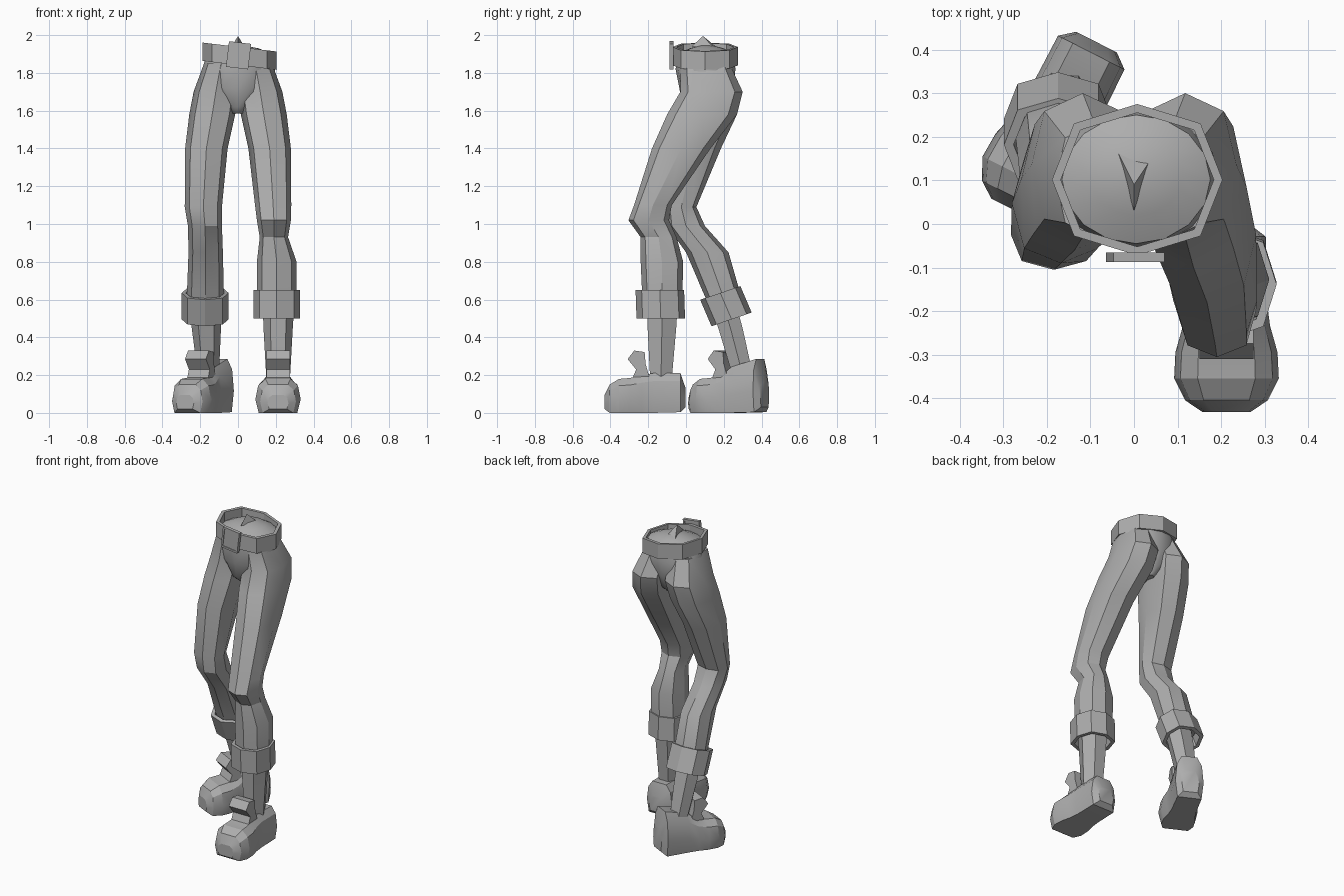
import bpy, math
from mathutils import Matrix, Vector

if "Cube" in bpy.data.objects:
    bpy.data.objects.remove(bpy.data.objects["Cube"])

gray = bpy.data.materials.new("gray cloth")
gray.diffuse_color = (0.42, 0.42, 0.42, 1)
gray.use_nodes = True
gray.node_tree.nodes["Principled BSDF"].inputs["Base Color"].default_value = gray.diffuse_color


def make(name, verts, faces, angle=30):
    me = bpy.data.meshes.new(name)
    me.from_pydata([tuple(v) for v in verts], [], faces)
    me.materials.append(gray)
    ob = bpy.data.objects.new(name, me)
    bpy.context.collection.objects.link(ob)
    bpy.ops.object.select_all(action='DESELECT')
    ob.select_set(True)
    bpy.context.view_layer.objects.active = ob
    bpy.ops.object.mode_set(mode='EDIT')
    bpy.ops.mesh.select_all(action='SELECT')
    bpy.ops.mesh.normals_make_consistent(inside=False)
    bpy.ops.object.mode_set(mode='OBJECT')
    bpy.ops.object.shade_smooth_by_angle(angle=math.radians(angle))
    return ob


def loft(name, rings, caps=True, wrap=False, angle=30):
    """Skin a list of equal-length point rings."""
    n, m = len(rings[0]), len(rings)
    verts = [p for r in rings for p in r]
    faces = []
    for i in range(m if wrap else m - 1):
        a, b = i * n, ((i + 1) % m) * n
        faces += [(a + k, a + (k + 1) % n, b + (k + 1) % n, b + k) for k in range(n)]
    if caps:
        faces += [tuple(range(n))[::-1], tuple(range((m - 1) * n, m * n))]
    return make(name, verts, faces, angle)


def ring(z, x0, x1, y0, y1, n=8, slope=0.0, slope_x=0.0, boxy=1.06):
    """Ring filling an x/y range; slopes lean its plane along y and x."""
    cx, cy, rx, ry = (x0 + x1) / 2, (y0 + y1) / 2, (x1 - x0) / 2, (y1 - y0) / 2
    pts = []
    for k in range(n):
        a = 2 * math.pi * k / n
        c, s = math.cos(a), math.sin(a)
        f = boxy if abs(c * s) > 0.1 else 1
        dx, dy = rx * c * f, ry * s * f
        pts.append(Vector((cx + dx, cy + dy, z + slope * dy + slope_x * dx)))
    return pts


# Trouser legs: z, x range, y range
front = [(1.85, 0, .18, -.03, .23), (1.70, 0, .235, -.03, .30), (1.58, .015, .258, -.10, .27),
         (1.40, .055, .28, -.18, .13), (1.10, .09, .282, -.275, -.075),
         (1.02, .10, .28, -.305, -.09), (.93, .115, .265, -.24, -.05),
         (.80, .10, .31, -.24, -.015), (.58, .10, .31, -.23, -.02)]
rear = [(1.85, -.18, 0, -.03, .23), (1.70, -.235, 0, -.03, .30), (1.58, -.258, -.015, -.06, .27),
        (1.40, -.28, -.055, -.09, .185), (1.09, -.282, -.085, -.105, .055),
        (.99, -.265, -.085, -.10, .10), (.85, -.262, -.08, .0, .225),
        (.64, -.27, -.075, .09, .285), (.56, -.27, -.075, .125, .30)]
loft("front_trouser_leg", [ring(*r) for r in front])
loft("rear_trouser_leg", [ring(*r) for r in rear])

# Hips with a low domed top inside the belt
hips = [(1.585, -.035, .035, .02, .17), (1.62, -.07, .07, -.02, .21), (1.72, -.19, .19, -.035, .25),
        (1.82, -.19, .195, -.055, .262), (1.90, -.165, .175, -.045, .25),
        (1.93, -.10, .11, .02, .20), (1.945, -.03, .03, .08, .14)]
loft("hips", [ring(*r, n=16, boxy=1.0) for r in hips], angle=40)
# Small fold standing up from the waist
make("waist_fold", [(-.04, .17, 1.93), (.04, .15, 1.93), (0, .03, 1.94), (0, .09, 1.995)],
     [(0, 1, 3), (1, 2, 3), (2, 0, 3), (0, 2, 1)])


def band(name, z0, z1, x0, x1, y0, y1, t, shift=0.0, **kw):
    """Hollow band of thickness t; the top is moved by shift along y."""
    def r(z, d, s):
        return ring(z, x0 + d, x1 - d, y0 + d + s, y1 - d + s, **kw)
    return loft(name, [r(z0, 0, 0), r(z1, 0, shift), r(z1, t, shift), r(z0, t, 0)],
                caps=False, wrap=True, angle=20)


# Belt and buckle
band("belt", 1.84, 1.937, -.188, .203, -.072, .275, .02, slope_x=-.12, boxy=1.05)


def block(name, center, size, rot=0.0):
    m = Matrix.Translation(center) @ Matrix.Rotation(rot, 4, 'Y')
    v = [m @ Vector((x * size[0] / 2, y * size[1] / 2, z * size[2] / 2))
         for x in (-1, 1) for y in (-1, 1) for z in (-1, 1)]
    return make(name, v, [(0, 1, 3, 2), (4, 6, 7, 5), (0, 4, 5, 1),
                          (2, 3, 7, 6), (0, 2, 6, 4), (1, 5, 7, 3)])


c = Vector((.003, -.076, 1.893))
for s in (-1, 1):
    tilt = Matrix.Rotation(.12, 3, 'Y')
    block("buckle_bar", c + tilt @ Vector((s * .053, 0, 0)), (.012, .022, .135), .12)
    block("buckle_rail", c + tilt @ Vector((0, 0, s * .062)), (.118, .022, .012), .12)
block("buckle_plate", c, (.11, .012, .13), .12)

# Rolled cuffs
band("front_cuff", .50, .65, .083, .327, -.262, -.005, .022, shift=-.005)
band("rear_cuff", .495, .635, -.298, -.05, .135, .348, .022, shift=-.06, slope=.34)

# Bare ankles
loft("front_ankle", [ring(z, *r, n=6) for z, *r in
     [(.60, .13, .30, -.215, -.035), (.45, .135, .29, -.21, -.045), (.18, .15, .275, -.195, -.07)]])
loft("rear_ankle", [ring(z, *r, n=6) for z, *r in
     [(.60, -.255, -.09, .115, .265), (.45, -.245, -.09, .165, .305), (.22, -.215, -.10, .235, .355)]])

# Shoes: y along the foot, half width, top height, underside height
SHOE = [(.212, .055, .13, .03), (.185, .09, .21, .004), (.04, .092, .21, 0), (-.02, .10, .20, 0),
        (-.08, .117, .185, 0), (-.14, .12, .18, 0), (-.19, .095, .15, .0), (-.217, .055, .095, .02)]
TONGUE = [(.02, .19), (-.075, .17), (-.05, .23), (-.095, .285), (-.06, .33), (-.005, .322), (0, .26)]


def shoe(name, x, y, turn, heel, width):
    m = Matrix.Translation((x, y, 0)) @ Matrix.Rotation(turn, 4, 'Z')
    rings = []
    for i, (py, w, top, z0) in enumerate(SHOE):
        w *= width
        if i < 3:
            top *= 1 + (heel - 1) * (1, 1, .45)[i]
        half = [(.85 * w, z0), (w, z0 + .4 * (top - z0)), (.88 * w, z0 + .8 * (top - z0)), (.55 * w, top)]
        sec = half + [(-a, b) for a, b in reversed(half)]
        rings.append([m @ Vector((a, py, b)) for a, b in sec])
    loft(name, rings, angle=25)
    loft(name + "_tongue", [[m @ Vector((s * .062, a, b)) for a, b in TONGUE] for s in (-1, 1)], angle=20)


shoe("front_shoe", .212, -.214, 0, 1.0, 1.0)
shoe("rear_shoe", -.182, .228, math.radians(-27), 1.36, .95)
